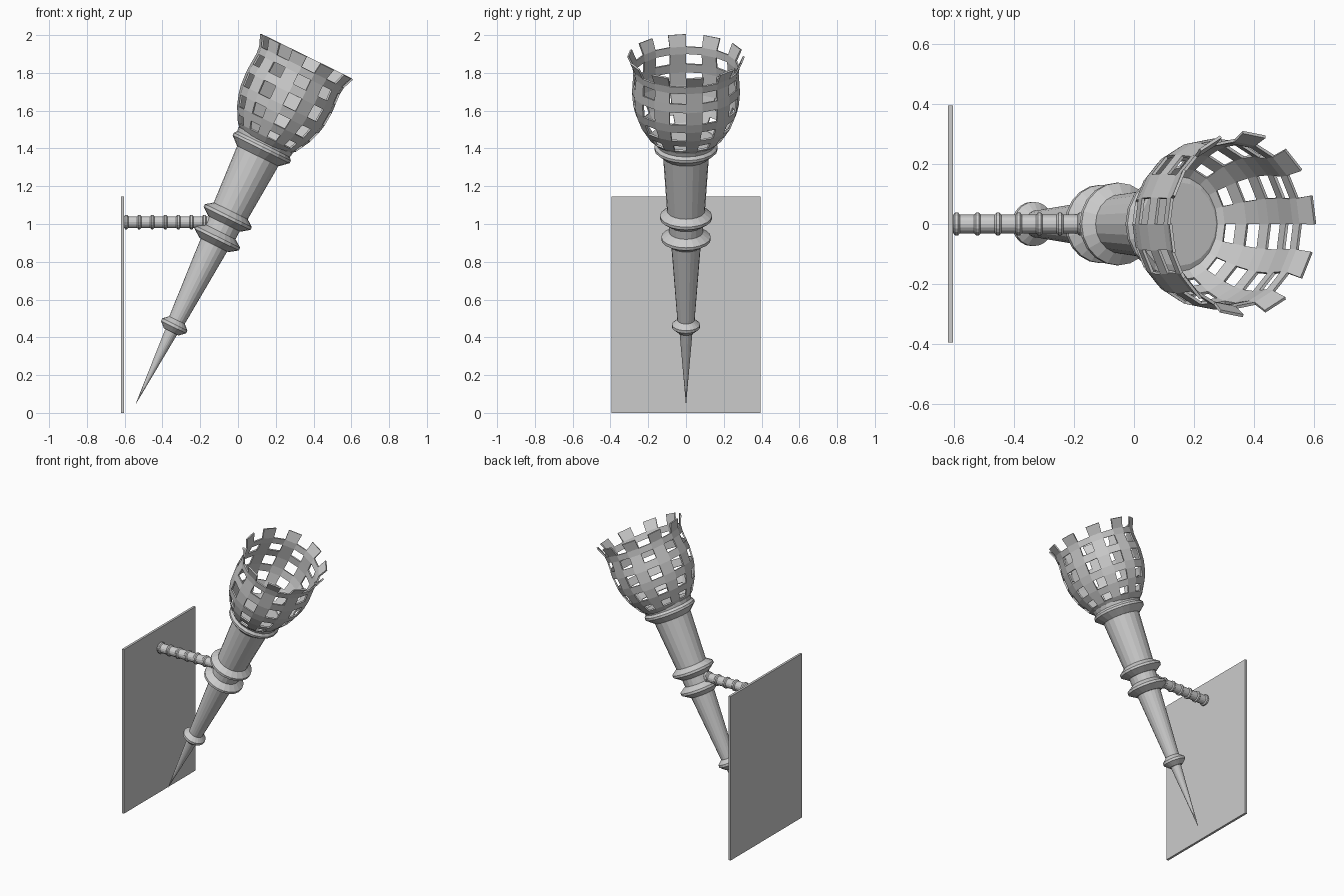
import bpy, bmesh, math
from mathutils import Matrix

if "Cube" in bpy.data.objects:
    bpy.data.objects.remove(bpy.data.objects["Cube"])

TILT = Matrix.Translation((-0.54, 0, 0.05)) @ Matrix.Rotation(math.radians(26.2), 4, 'Y')
ARM = Matrix.Translation((-0.61, 0, 1.01)) @ Matrix.Rotation(math.radians(90), 4, 'Y')


def add_object(name, bm, matrix):
    bm.transform(matrix)
    mesh = bpy.data.meshes.new(name)
    bm.to_mesh(mesh)
    bm.free()
    ob = bpy.data.objects.new(name, mesh)
    bpy.context.collection.objects.link(ob)
    return ob


def lathe(name, profile, matrix, sides=20, skip=None, capped=True, squash=1.0):
    """Revolve (radius, height) points; skip(row, column) leaves a hole."""
    bm = bmesh.new()
    rings = []
    for r, h in profile:
        rings.append([bm.verts.new((squash * r * math.cos(2 * math.pi * i / sides),
                                    r * math.sin(2 * math.pi * i / sides), h))
                      for i in range(sides)])
    for row in range(len(rings) - 1):
        a, b = rings[row], rings[row + 1]
        for i in range(sides):
            if skip and skip(row, i):
                continue
            j = (i + 1) % sides
            bm.faces.new((a[i], a[j], b[j], b[i]))
    if capped:
        bm.faces.new(rings[0][::-1])
        bm.faces.new(rings[-1])
    bmesh.ops.remove_doubles(bm, verts=bm.verts, dist=1e-5)
    loose = [v for v in bm.verts if not v.link_faces]
    bmesh.ops.delete(bm, geom=loose, context='VERTS')
    return add_object(name, bm, matrix)


# Tapered handle, from the pointed tip to the cup
lathe("handle_spike", [(0.001, 0), (0.036, 0.44)], TILT)
lathe("handle_lower", [(0.042, 0.44), (0.08, 0.96)], TILT)
lathe("handle_waist", [(0.088, 0.96), (0.092, 1.12)], TILT)
lathe("handle_upper", [(0.098, 1.10), (0.123, 1.48)], TILT)

# Sharp-edged rings around the handle
for name, s, r, inner, half in (("ring_small", 0.458, 0.074, 0.043, 0.036),
                                ("ring_lower", 0.975, 0.131, 0.085, 0.04),
                                ("ring_upper", 1.10, 0.138, 0.095, 0.04)):
    lathe(name, [(inner, s - half), (r, s - 0.008), (r, s + 0.008), (inner, s + half)], TILT)

# Collar under the basket
lathe("collar", [(0.123, 1.46), (0.168, 1.50), (0.168, 1.515),
                 (0.155, 1.53), (0.16, 1.553), (0.14, 1.56)], TILT)

# Woven basket: bands with alternate openings and a row of flared teeth
basket_profile = [(0.16, 1.54), (0.195, 1.57), (0.22, 1.61), (0.245, 1.65), (0.268, 1.71),
                  (0.280, 1.76), (0.286, 1.835), (0.283, 1.885), (0.279, 1.945),
                  (0.284, 1.985), (0.311, 2.045)]
basket = lathe("basket", basket_profile, TILT, capped=False, squash=0.88,
               skip=lambda row, i: row % 2 == 1 and i % 2 == 1)
thick = basket.modifiers.new("thickness", 'SOLIDIFY')
thick.thickness = 0.01
thick.offset = -1

# Wall plate
bm = bmesh.new()
bmesh.ops.create_cube(bm, size=1)
add_object("wall_plate", bm,
           Matrix.Translation((-0.6125, 0, 0.5725)) @ Matrix.Diagonal((0.016, 0.79, 1.145, 1)))

# Ribbed support arm
lathe("support_arm", [(0.031, 0), (0.031, 0.5)], ARM, sides=16)
for k in range(7):
    h = 0.018 + k * 0.069
    lathe(f"arm_rib_{k + 1}", [(0.031, h - 0.011), (0.038, h - 0.005),
                               (0.038, h + 0.005), (0.031, h + 0.011)], ARM, sides=16)
